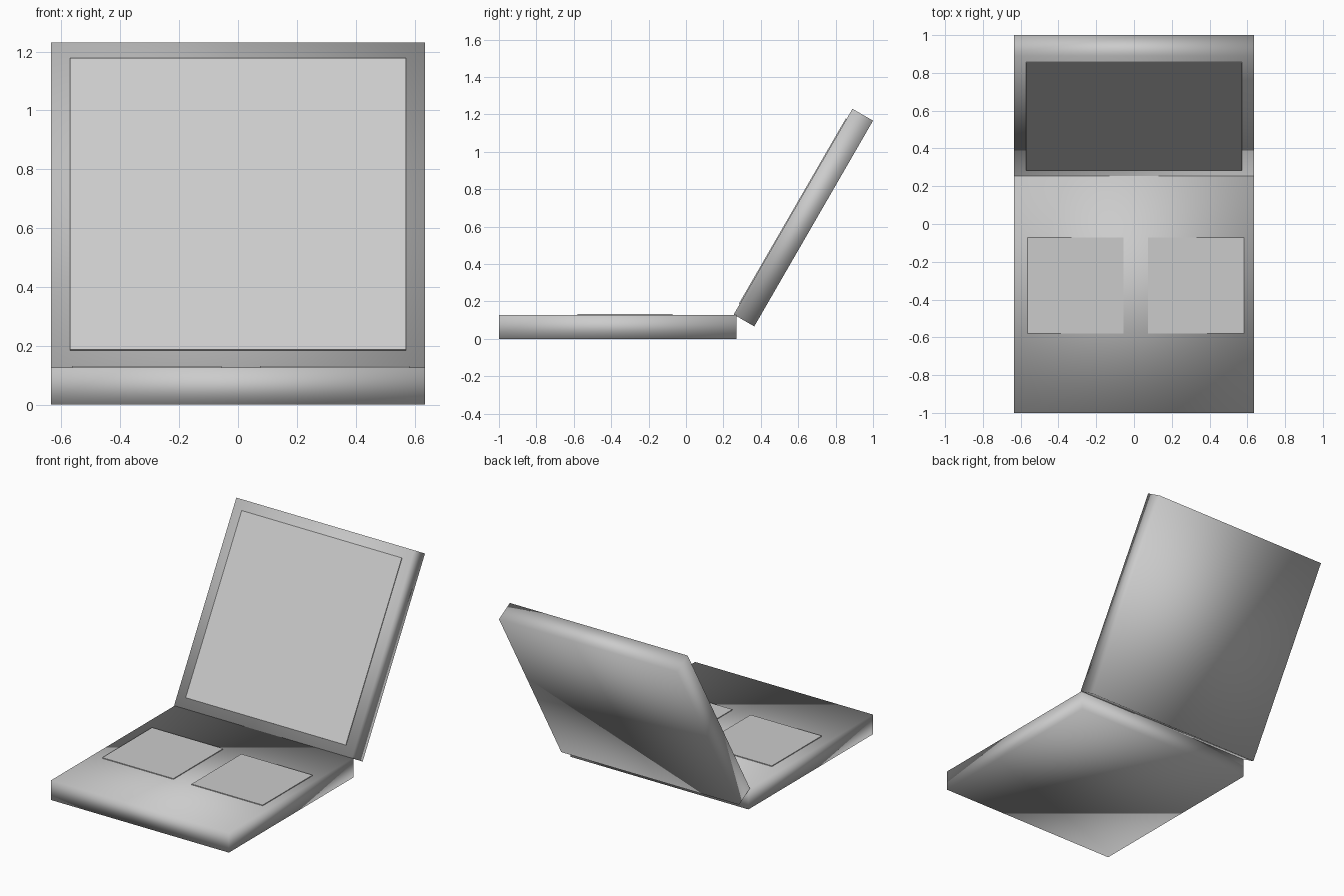
import bpy
import math
from mathutils import Matrix, Vector

cube = bpy.data.objects.get("Cube")
if cube:
    bpy.data.objects.remove(cube, do_unlink=True)

SIDE, THICK, PLATE = 1.27, 0.127, 0.005
HINGE = Vector((0, 0.255, 0.13))

grey = bpy.data.materials.new("plain grey")
grey.use_nodes = True
colour = (0.6, 0.6, 0.6, 1)
grey.diffuse_color = colour
grey.node_tree.nodes["Principled BSDF"].inputs["Base Color"].default_value = colour


def box(name, centre, size, smooth=False):
    """Box with its dimensions applied, so it can be moved as a whole."""
    bpy.ops.mesh.primitive_cube_add(size=1)
    ob = bpy.context.object
    ob.name = name
    ob.data.transform(Matrix.Translation(centre) @ Matrix.Diagonal((*size, 1)))
    ob.data.materials.append(grey)
    if smooth:
        bpy.ops.object.shade_smooth()
    return ob


# Base slab, with softly shaded corners
box("base", (0, SIDE / 2 - 1, THICK / 2), (SIDE, SIDE, THICK), smooth=True)

# Two square pads on the base
for name, x in (("right_pad", -0.31), ("left_pad", 0.328)):
    box(name, (x, -0.325, THICK + PLATE / 2), (0.508, 0.508, PLATE))

# Lid and screen, laid flat behind the hinge and then tilted open
lid = box("lid", (0, SIDE / 2, -THICK / 2), (SIDE, SIDE, THICK), smooth=True)
screen = box("screen", (0, SIDE / 2, PLATE / 2), (SIDE * 0.9, SIDE * 0.9, PLATE))
for ob in (lid, screen):
    ob.location = HINGE
    ob.rotation_euler.x = math.radians(60)
